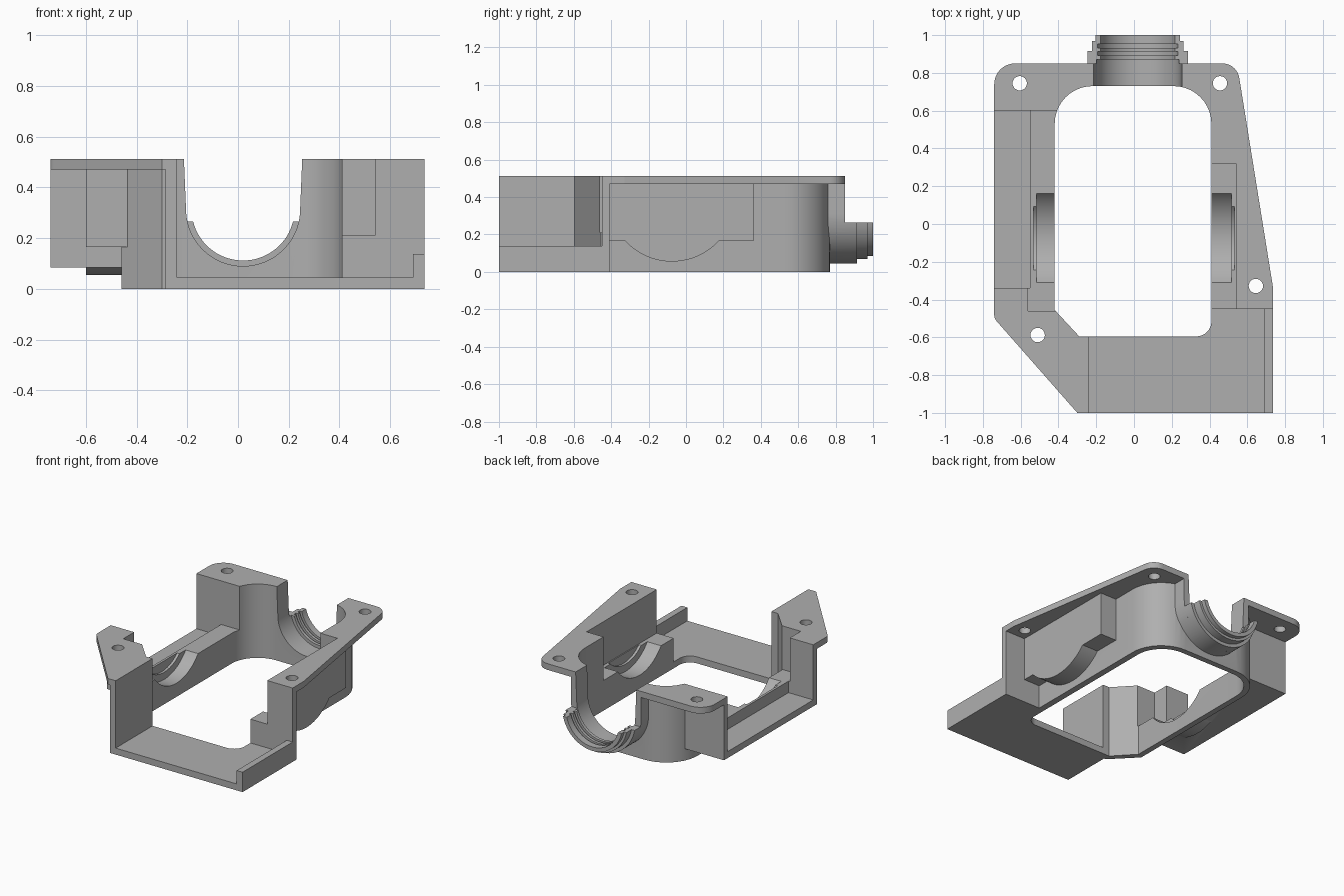
import bpy, bmesh, math
from mathutils import Vector

if "Cube" in bpy.data.objects:
    bpy.data.objects.remove(bpy.data.objects["Cube"])

grey = bpy.data.materials.new("plain grey")
grey.use_nodes = True
COLOUR = (0.43, 0.43, 0.43, 1)
grey.diffuse_color = COLOUR
grey.node_tree.nodes["Principled BSDF"].inputs["Base Color"].default_value = COLOUR


def prism(name, pts, axis, lo, hi):
    """Extrude a flat outline along one axis."""
    place = {"x": lambda a, b, t: (t, a, b),
             "y": lambda a, b, t: (a, t, b),
             "z": lambda a, b, t: (a, b, t)}[axis]
    bm = bmesh.new()
    ends = [[bm.verts.new(place(a, b, t)) for a, b in pts] for t in (lo, hi)]
    for end in ends:
        bm.faces.new(end)
    n = len(pts)
    for i in range(n):
        j = (i + 1) % n
        bm.faces.new((ends[0][i], ends[0][j], ends[1][j], ends[1][i]))
    bmesh.ops.recalc_face_normals(bm, faces=bm.faces)
    me = bpy.data.meshes.new(name)
    bm.to_mesh(me)
    bm.free()
    me.materials.append(grey)
    ob = bpy.data.objects.new(name, me)
    bpy.context.collection.objects.link(ob)
    return ob


def box(name, x0, x1, y0, y1, z0, z1):
    return prism(name, [(x0, y0), (x1, y0), (x1, y1), (x0, y1)], "z", z0, z1)


def rounded(corners, steps=10):
    """Outline from (x, y, radius) corners."""
    out = []
    for i, (x, y, r) in enumerate(corners):
        p = Vector((x, y))
        if not r:
            out.append((x, y))
            continue
        a = (Vector(corners[i - 1][:2]) - p).normalized()
        b = (Vector(corners[(i + 1) % len(corners)][:2]) - p).normalized()
        half = a.angle(b) / 2
        c = p + (a + b).normalized() * (r / math.sin(half))
        s = p + a * (r / math.tan(half)) - c
        e = p + b * (r / math.tan(half)) - c
        sweep = s.angle_signed(e)
        for k in range(steps + 1):
            t = -sweep * k / steps
            out.append((c.x + s.x * math.cos(t) - s.y * math.sin(t),
                        c.y + s.x * math.sin(t) + s.y * math.cos(t)))
    return out


def cradle(cx, cz, r, top, flare=0.0, steps=40):
    """U outline: a half circle with sides up to a level, or an arc cut off below its centre."""
    start = math.asin(max(0, (cz - top) / r))
    pts = []
    for k in range(steps + 1):
        t = math.pi + start + (math.pi - 2 * start) * k / steps
        pts.append((cx + r * math.cos(t), cz + r * math.sin(t)))
    if top > cz:
        pts += [(cx + r + flare, top), (cx - r - flare, top)]
    return pts


# Outlines of the top plate, the inner opening and the wall around it
plate = rounded([(-0.74, 0.85, 0.11), (0.545, 0.85, 0.09), (0.735, -0.33, 0.04),
                 (0.735, -0.45, 0), (-0.24, -0.45, 0), (-0.24, -1, 0),
                 (-0.3, -1, 0), (-0.74, -0.5, 0.05)])
opening = rounded([(-0.42, 0.73, 0.2), (0.41, 0.73, 0.2), (0.41, -0.595, 0.08),
                   (-0.29, -0.595, 0), (-0.42, -0.455, 0)])
shell = rounded([(-0.46, 0.77, 0.24), (0.455, 0.77, 0.24), (0.455, -0.64, 0),
                 (-0.3, -0.64, 0), (-0.46, -0.475, 0)])
UP = 0.49            # walls end inside the plate
NX, NZ = 0.02, 0.315  # neck centre
SY, SZ = -0.075, 0.395  # side seat centre

housing = prism("housing", plate, "z", 0.47, 0.513)

solids = [
    prism("shell_wall", shell, "z", 0, UP),
    box("front_tray", -0.285, 0.735, -1, -0.41, 0, UP),
    box("left_pocket_wall", 0.43, 0.58, -0.42, 0.36, 0.165, UP),
    box("right_pocket_wall", -0.6, -0.43, -0.5, 0.62, 0.165, UP),
    box("right_shelf", -0.74, -0.44, -0.38, 0.64, 0.085, UP),
    prism("left_bulge", cradle(SY, SZ, 0.34, 0.4), "x", 0.43, 0.58),
    prism("right_bulge", cradle(SY, SZ, 0.34, 0.4), "x", -0.6, -0.43),
    prism("neck_base", cradle(NX, NZ, 0.27, UP), "y", 0.71, 0.85),
    prism("neck_wide", cradle(NX, NZ, 0.27, 0.265), "y", 0.8, 0.915),
    prism("neck_middle", cradle(NX, NZ, 0.247, 0.265), "y", 0.8, 0.97),
    prism("neck_end", cradle(NX, NZ, 0.23, 0.265), "y", 0.8, 1.0),
]

cutters = [
    prism("opening_cut", opening, "z", -0.1, 1),
    box("tray_cut", -0.24, 0.69, -1.1, -0.45, 0.045, 1),
    box("tray_lip_cut", 0.6, 0.8, -1.1, -0.45, 0.138, 1),
    box("left_pocket_cut", 0.3, 0.54, -0.5, 0.32, 0.21, 1),
    box("right_pocket_cut", -0.56, -0.3, -0.46, 0.6, 0.21, 1),
    box("right_shelf_cut", -0.8, -0.55, -0.34, 0.6, 0.13, 1),
    prism("neck_channel_cut", cradle(NX, NZ, 0.225, 0.6, 0.012), "y", 0.6, 0.87),
    prism("neck_bore_cut", cradle(NX, NZ, 0.203, 0.6), "y", 0.8, 1.1),
]
# Neck grooves
for y in (0.892, 0.932):
    cutters.append(prism("groove_cut", cradle(NX, NZ, 0.219, 0.6), "y", y, y + 0.02))
# Stepped round seats in both side pockets
for s in (-1, 1):
    for r, reach in ((0.3, 0.515), (0.25, 0.533)):
        lo, hi = sorted((s * 0.3, s * reach))
        cutters.append(prism("seat_cut", cradle(SY, SZ, r, 0.6), "x", lo, hi))
# Screw holes
for x, y in ((-0.605, 0.745), (0.455, 0.745), (0.645, -0.328), (-0.51, -0.588)):
    ring = [(x + 0.038 * math.cos(k * math.tau / 24),
             y + 0.038 * math.sin(k * math.tau / 24)) for k in range(24)]
    cutters.append(prism("screw_hole_cut", ring, "z", 0.4, 0.6))

# Join the solids, then carve them
bpy.context.view_layer.objects.active = housing
for parts, operation in ((solids, "UNION"), (cutters, "DIFFERENCE")):
    for part in parts:
        part.hide_render = True
        mod = housing.modifiers.new(part.name, "BOOLEAN")
        mod.operation = operation
        mod.solver = "EXACT"
        mod.object = part
        bpy.ops.object.modifier_apply(modifier=mod.name)
        bpy.data.objects.remove(part)

bpy.ops.object.select_all(action="DESELECT")
housing.select_set(True)
bpy.ops.object.shade_smooth_by_angle(angle=math.radians(25))
